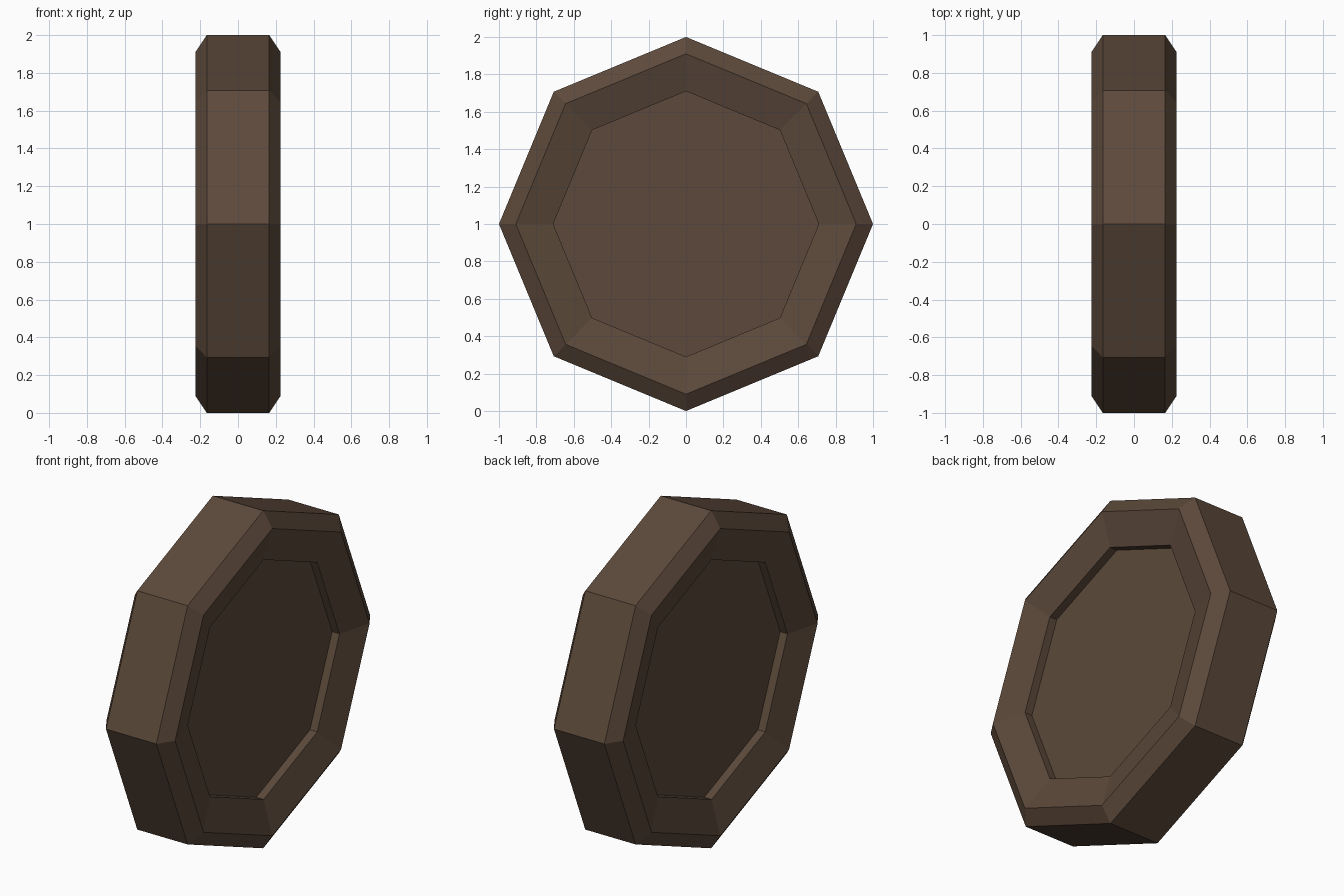
import bpy, bmesh, math

if "Cube" in bpy.data.objects:
    bpy.data.objects.remove(bpy.data.objects["Cube"])

SIDES = 8
# half profile of the wheel: (x offset, radius), from right floor to left floor
half = [(0.12, 0.71), (0.168, 0.71), (0.225, 0.91), (0.165, 1.0)]
profile = half + [(-x, r) for x, r in reversed(half)]

mat = bpy.data.materials.new("dark brown")
mat.diffuse_color = (0.107, 0.066, 0.043, 1)
mat.use_nodes = True
mat.node_tree.nodes["Principled BSDF"].inputs["Base Color"].default_value = mat.diffuse_color

# octagonal wheel, lathed around the x axis
bm = bmesh.new()
rings = []
for x, r in profile:
    ring = []
    for i in range(SIDES):
        a = 2 * math.pi * i / SIDES
        ring.append(bm.verts.new((x, r * math.cos(a), 1 + r * math.sin(a))))
    rings.append(ring)
for a, b in zip(rings, rings[1:]):
    for i in range(SIDES):
        j = (i + 1) % SIDES
        bm.faces.new((a[i], a[j], b[j], b[i]))

# recessed flat discs on both sides
bm.faces.new(rings[0])
bm.faces.new(rings[-1])
bmesh.ops.recalc_face_normals(bm, faces=bm.faces[:])

mesh = bpy.data.meshes.new("wheel")
bm.to_mesh(mesh)
bm.free()
mesh.materials.append(mat)
bpy.context.collection.objects.link(bpy.data.objects.new("wheel", mesh))
